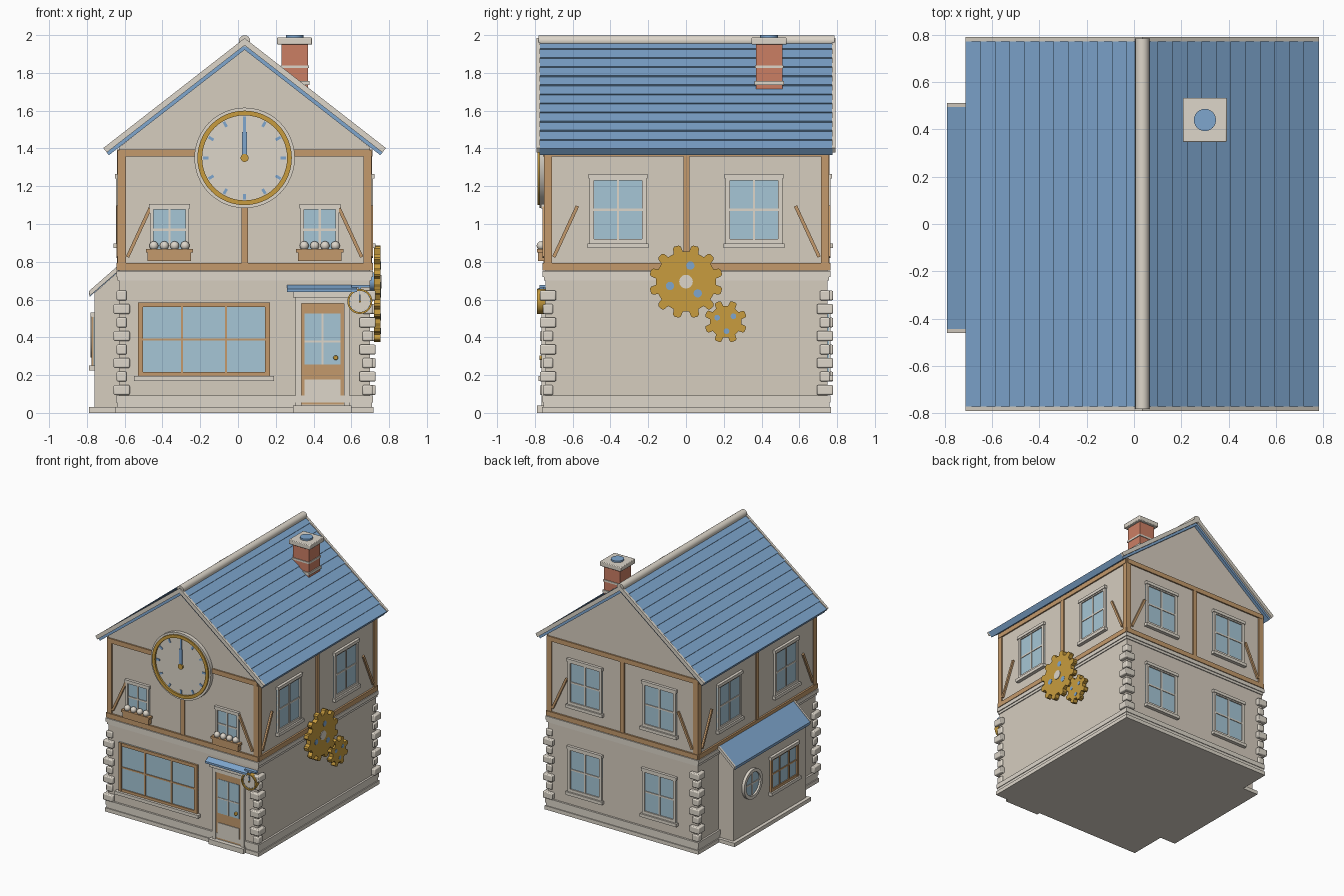
import bpy, bmesh, math
from mathutils import Matrix

if "Cube" in bpy.data.objects:
    bpy.data.objects.remove(bpy.data.objects["Cube"], do_unlink=True)


def material(name, *rgb):
    lin = [(c / 255 / 12.92 if c < 11 else ((c / 255 + 0.055) / 1.055) ** 2.4) for c in rgb]
    m = bpy.data.materials.new(name)
    m.use_nodes = True
    m.diffuse_color = (*lin, 1)
    m.node_tree.nodes["Principled BSDF"].inputs["Base Color"].default_value = (*lin, 1)
    return m


WALL = material("plaster", 214, 205, 191)
TRIM = material("pale stone", 221, 214, 202)
TIMBER = material("timber", 196, 154, 108)
GOLD = material("brass", 200, 156, 62)
BLUE = material("blue slate", 126, 166, 206)
GLASS = material("glass", 166, 198, 214)
BRICK = material("brick", 203, 126, 100)

# House bounds and wall frames: u along the wall, v up, w outwards
X0, X1, Y0, Y1, CX = -0.63, 0.70, -0.745, 0.75, 0.035
FRAMES = {
    "front": lambda u, v, w: (u, Y0 - w, v),
    "back": lambda u, v, w: (u, Y1 + w, v),
    "right": lambda u, v, w: (X1 + w, u, v),
    "left": lambda u, v, w: (X0 - w, u, v),
    "shed": lambda u, v, w: (-0.76 - w, u, v),
    "along_y": lambda u, v, w: (u, w, v),
    "along_x": lambda u, v, w: (w, u, v),
}
SPANS = {"front": (X0, X1), "back": (X0, X1), "right": (Y0, Y1), "left": (Y0, Y1)}
made = []


def finish(name, mat, bm, bevel=0):
    bmesh.ops.recalc_face_normals(bm, faces=bm.faces[:])
    me = bpy.data.meshes.new(name)
    bm.to_mesh(me)
    bm.free()
    me.materials.append(mat)
    ob = bpy.data.objects.new(name, me)
    bpy.context.collection.objects.link(ob)
    if bevel:
        mod = ob.modifiers.new("soft edges", "BEVEL")
        mod.width, mod.segments = bevel, 2
    made.append(ob)
    return ob


def part(name, mat, frame, prisms, bevel=0):
    """One object from (outline, w0, w1) prisms in a wall frame."""
    bm, f = bmesh.new(), FRAMES[frame]
    for pts, w0, w1 in prisms:
        a = [bm.verts.new(f(u, v, w0)) for u, v in pts]
        b = [bm.verts.new(f(u, v, w1)) for u, v in pts]
        bm.faces.new(a)
        bm.faces.new(b[::-1])
        for i in range(len(a)):
            bm.faces.new((a[i - 1], a[i], b[i], b[i - 1]))
    return finish(name, mat, bm, bevel)


def ring(name, mat, frame, cu, cv, r_out, r_in, w0, w1, n=48):
    bm, f = bmesh.new(), FRAMES[frame]
    loops = [[bm.verts.new(f(u, v, w)) for u, v in disc(cu, cv, r, n)]
             for r, w in ((r_out, w0), (r_out, w1), (r_in, w1), (r_in, w0))]
    for k in range(4):
        a, b = loops[k - 1], loops[k]
        for i in range(n):
            bm.faces.new((a[i - 1], a[i], b[i], b[i - 1]))
    return finish(name, mat, bm)


def rect(u0, u1, v0, v1):
    return [(u0, v0), (u1, v0), (u1, v1), (u0, v1)]


def disc(cu, cv, r, n=32):
    return [(cu + r * math.cos(t * math.tau / n), cv + r * math.sin(t * math.tau / n)) for t in range(n)]


def bar(p, q, width):
    """Outline of a straight bar from p to q."""
    dx, dy = q[0] - p[0], q[1] - p[1]
    k = width / 2 / math.hypot(dx, dy)
    return [(p[0] - dy * k, p[1] + dx * k), (q[0] - dy * k, q[1] + dx * k),
            (q[0] + dy * k, q[1] - dx * k), (p[0] + dy * k, p[1] - dx * k)]


def polar(cu, cv, r, deg):
    return cu + r * math.cos(math.radians(deg)), cv + r * math.sin(math.radians(deg))


def slab(name, mat, out, z0, z1):
    return part(name, mat, "along_y", [(rect(X0 - out, X1 + out, z0, z1), Y0 - out, Y1 + out)])


def window(name, side, cu, cv, w, h, mat=TRIM, cols=2, rows=2, f=0.022, ledges=True):
    a, b, c, d = cu - w / 2, cu + w / 2, cv - h / 2, cv + h / 2
    part(name + "_glass", GLASS, side, [(rect(a, b, c, d), 0, 0.006)])
    bars = [(rect(a, a + f, c, d), 0, 0.016), (rect(b - f, b, c, d), 0, 0.016),
            (rect(a, b, c, c + f), 0, 0.015), (rect(a, b, d - f, d), 0, 0.015)]
    for i in range(1, cols):
        u = a + w * i / cols
        bars.append((rect(u - 0.006, u + 0.006, c, d), 0, 0.012))
    for i in range(1, rows):
        v = c + h * i / rows
        bars.append((rect(a, b, v - 0.006, v + 0.006), 0, 0.011))
    part(name + "_frame", mat, side, bars)
    if ledges:
        part(name + "_ledges", TRIM, side, [(rect(a - 0.012, b + 0.012, c - 0.025, c), 0, 0.028),
                                            (rect(a - 0.006, b + 0.006, d - 0.012, d + 0.012), 0, 0.022)])


# Walls and stone courses
part("house_walls", WALL, "along_y", [([(X0, 0.03), (X1, 0.03), (X1, 1.405), (CX, 1.925), (X0, 1.405)], Y0, Y1)])
slab("base_slab", TRIM, 0.018, 0, 0.03)
slab("base_band", TRIM, 0.01, 0.03, 0.055)
slab("plinth", TRIM, 0.015, 0.055, 0.092)
slab("storey_ledge", TRIM, 0.014, 0.72, 0.75)
slab("storey_ledge_lower", TRIM, 0.007, 0.70, 0.72)

# Corner stones
stones = []
for sx, x in ((1, X0), (-1, X1)):
    for sy, y in ((1, Y0), (-1, Y1)):
        for i in range(8):
            r = 0.043 if (i + (sx * sy > 0)) % 2 else 0.027
            cx, cy, z = x + sx * 0.014, y + sy * 0.014, 0.095 + i * 0.0715
            stones.append((rect(cx - r, cx + r, z, z + 0.052), cy - r, cy + r))
part("corner_stones", TRIM, "along_y", stones, bevel=0.007)

# Timber framing on every wall
for side, (a, b) in SPANS.items():
    m = (a + b) / 2
    beams = [(rect(a - 0.008, b + 0.008, 0.755, 0.793), 0, 0.014), (rect(a, b, 1.358, 1.395), 0, 0.011),
             (rect(a - 0.008, a + 0.036, 0.79, 1.39), 0, 0.008), (rect(b - 0.036, b + 0.008, 0.79, 1.39), 0, 0.008),
             (rect(m - 0.017, m + 0.017, 0.79, 1.36), 0, 0.01)]
    for s, e in ((1, a), (-1, b)):
        beams.append((bar((e + s * 0.045, 0.825), (e + s * 0.17, 1.095), 0.018), 0, 0.014))
    part(side + "_timber_frame", TIMBER, side, beams)

# Sash windows
for side in ("right", "left"):
    for tag, y in (("near", -0.36), ("far", 0.36)):
        window(f"{side}_{tag}_window", side, y, 1.075, 0.30, 0.355)
for tag, x in (("a", CX - 0.33), ("b", CX + 0.33)):
    window("back_upper_window_" + tag, "back", x, 1.075, 0.30, 0.355)
    window("back_lower_window_" + tag, "back", x, 0.375, 0.30, 0.355)

# Front bedroom windows with flower boxes
for tag, x in (("right", CX - 0.398), ("left", CX + 0.398)):
    window(f"front_{tag}_window", "front", x, 0.97, 0.205, 0.25, f=0.018)
    part(tag + "_flower_box", TIMBER, "front", [(rect(x - 0.115, x + 0.115, 0.805, 0.85), 0, 0.038),
                                                (rect(x - 0.125, x + 0.125, 0.85, 0.868), 0, 0.043)])
    bm = bmesh.new()
    for i in range(4):
        pos = Matrix.Translation((x + (i - 1.5) * 0.055, Y0 - 0.022, 0.885))
        bmesh.ops.create_uvsphere(bm, u_segments=12, v_segments=8, radius=0.024, matrix=pos)
    finish(tag + "_flowers", TRIM, bm)

# Shop window
window("shop_window", "front", -0.18, 0.388, 0.70, 0.395, TIMBER, 3, 2, 0.026, ledges=False)
part("shop_window_sill", TRIM, "front", [(rect(-0.55, 0.19, 0.17, 0.196), 0, 0.035)])

# Door, step and canopy
part("door_step", TRIM, "front", [(rect(0.29, 0.60, 0, 0.04), 0, 0.045)])
part("door_surround", TRIM, "front", [(rect(0.305, 0.335, 0.04, 0.61), 0, 0.02), (rect(0.56, 0.59, 0.04, 0.61), 0, 0.02),
                                      (rect(0.305, 0.59, 0.58, 0.612), 0, 0.02), (rect(0.29, 0.615, 0.612, 0.642), 0, 0.03)])
part("door", TIMBER, "front", [(rect(0.333, 0.562, 0.045, 0.582), 0, 0.012)])
part("door_glass", GLASS, "front", [(rect(0.352, 0.543, 0.255, 0.527), 0, 0.015)])
part("door_bars", TRIM, "front", [(rect(0.443, 0.452, 0.255, 0.527), 0, 0.019), (rect(0.352, 0.543, 0.372, 0.382), 0, 0.019)])
part("door_panel", TRIM, "front", [(rect(0.352, 0.543, 0.08, 0.178), 0, 0.017)])
part("door_knob", GOLD, "front", [(disc(0.517, 0.292, 0.013, 16), 0, 0.03)], bevel=0.004)
part("door_canopy", BLUE, "along_x", [([(Y0, 0.676), (-0.79, 0.656), (-0.79, 0.640), (Y0, 0.650)], 0.26, 0.63)])

# Clocks
def clock(name, cu, cv, r, rim, w):
    ring(name + "_rim", GOLD, "front", cu, cv, r, r - rim, 0, w)
    part(name + "_face", TRIM, "front", [(disc(cu, cv, r - rim / 2, 48), 0, w - 0.014)])
    ticks = [(bar(polar(cu, cv, r * 0.76, t * 30), polar(cu, cv, r * 0.88, t * 30), r * 0.06), 0, w - 0.009)
             for t in range(12)]
    ticks.append((bar((cu, cv), (cu, cv + r * 0.82), r * 0.06), 0, w - 0.007))
    ticks.append((bar((cu, cv), (cu, cv + r * 0.55), r * 0.1), 0, w - 0.006))
    part(name + "_marks_and_hands", BLUE, "front", ticks)
    part(name + "_hub", GOLD, "front", [(disc(cu, cv, r * 0.085, 20), 0, w - 0.002)])


ring("gable_clock_surround", TRIM, "front", CX, 1.35, 0.266, 0.24, 0, 0.03)
clock("gable_clock", CX, 1.35, 0.25, 0.025, 0.04)
clock("hanging_clock", 0.645, 0.59, 0.066, 0.01, 0.044)
part("hanging_clock_bracket", BLUE, "front", [(rect(0.638, 0.652, 0.65, 0.675), 0.01, 0.03), (rect(0.60, 0.70, 0.665, 0.678), 0, 0.03)])

# Gears on the side wall
def gear(name, cu, cv, r, root, teeth, hole, holes_at, first):
    step = 360 / teeth
    pts = [polar(cu, cv, rad, (k + 0.5 + f) * step) for k in range(teeth)
           for f, rad in ((-0.3, root), (-0.22, r * 0.96), (-0.12, r), (0.12, r), (0.22, r * 0.96), (0.3, root))]
    part(name, GOLD, "right", [(pts, 0.02, 0.055)])
    part(name + "_axle", BLUE, "right", [(disc(cu, cv, root * 0.3, 20), 0, 0.021)])
    part(name + "_holes", BLUE, "right", [(disc(*polar(cu, cv, holes_at, first + k * 120), hole, 20), 0.05, 0.057)
                                          for k in range(3)])


gear("large_gear", 0, 0.695, 0.195, 0.16, 12, 0.022, 0.088, 75)
part("large_gear_hub", TRIM, "right", [(disc(0, 0.695, 0.036), 0.05, 0.059)])
gear("small_gear", 0.21, 0.483, 0.113, 0.085, 8, 0.015, 0.05, 35)

# Main roof: overlapping courses on each slope, with edge boards and ridge cap
RIDGE, RUN, DROP, COURSES = 1.972, 0.742, 0.578, 12
L = math.hypot(RUN, DROP)
for tag, s in (("left", 1), ("right", -1)):
    def on_slope(t, lift):
        return CX + s * (RUN * t + lift * DROP / L), RIDGE - DROP * t + lift * RUN / L
    top = [on_slope((i + e) / COURSES, e * 0.008) for i in range(COURSES) for e in (0, 1)]
    peak = (CX, RIDGE - 0.05)
    part(tag + "_roof", BLUE, "along_y", [(top + [on_slope(1, -0.038), peak], -0.775, 0.775)])
    edge = [(CX, RIDGE + 0.012), on_slope(1.0, 0.010), on_slope(1.0, -0.020), (CX, RIDGE - 0.026)]
    part(tag + "_edge_boards", TRIM, "along_y", [(edge, -0.792, -0.772), (edge, 0.772, 0.792)])
part("ridge_cap", TRIM, "along_y", [(disc(CX, 1.969, 0.03, 16), -0.782, 0.785)])

# Chimney
def stack(name, mat, r, z0, z1, bevel=0):
    part(name, mat, "along_y", [(rect(0.30 - r, 0.30 + r, z0, z1), 0.44 - r, 0.44 + r)], bevel)


stack("chimney", BRICK, 0.07, 1.62, 1.96)
stack("chimney_band", TRIM, 0.075, 1.825, 1.84)
stack("chimney_flashing", TRIM, 0.078, 1.735, 1.757)
stack("chimney_cap", TRIM, 0.093, 1.95, 1.987, 0.005)
bm = bmesh.new()
bmesh.ops.create_cone(bm, cap_ends=True, segments=24, radius1=0.047, radius2=0.047, depth=0.06,
                      matrix=Matrix.Translation((0.30, 0.44, 1.97)))
finish("chimney_pot", BLUE, bm)

# Side shed
SY0, SY1 = -0.435, 0.485
part("shed_walls", WALL, "along_y", [([(-0.76, 0.03), (X0, 0.03), (X0, 0.75), (-0.76, 0.635)], SY0, SY1)])
part("shed_base", TRIM, "along_y", [(rect(-0.788, X0, 0, 0.03), SY0 - 0.025, SY1 + 0.025)])
lean = [(-0.79, 0.64), (X0, 0.78), (X0, 0.75), (-0.785, 0.615)]
part("shed_roof", BLUE, "along_y", [(lean, SY0 - 0.012, SY1 + 0.012)])
lean_edge = [(u, v + 0.004) for u, v in lean]
part("shed_edge_boards", TRIM, "along_y", [(lean_edge, SY0 - 0.026, SY0 - 0.01), (lean_edge, SY1 + 0.01, SY1 + 0.026)])
window("shed_window", "shed", -0.15, 0.385, 0.35, 0.27, TIMBER, 3, 2)
ring("round_window_frame", TRIM, "shed", 0.26, 0.41, 0.118, 0.092, 0, 0.022)
part("round_window_glass", GLASS, "shed", [(disc(0.26, 0.41, 0.10), 0, 0.007)])
part("round_window_bars", TRIM, "shed", [(rect(0.254, 0.266, 0.315, 0.505), 0, 0.012), (rect(0.165, 0.355, 0.404, 0.416), 0, 0.011)])

# Smooth the round parts while keeping edges crisp
bpy.ops.object.select_all(action="DESELECT")
for ob in made:
    ob.select_set(True)
bpy.context.view_layer.objects.active = made[0]
bpy.ops.object.shade_smooth_by_angle(angle=math.radians(30))
